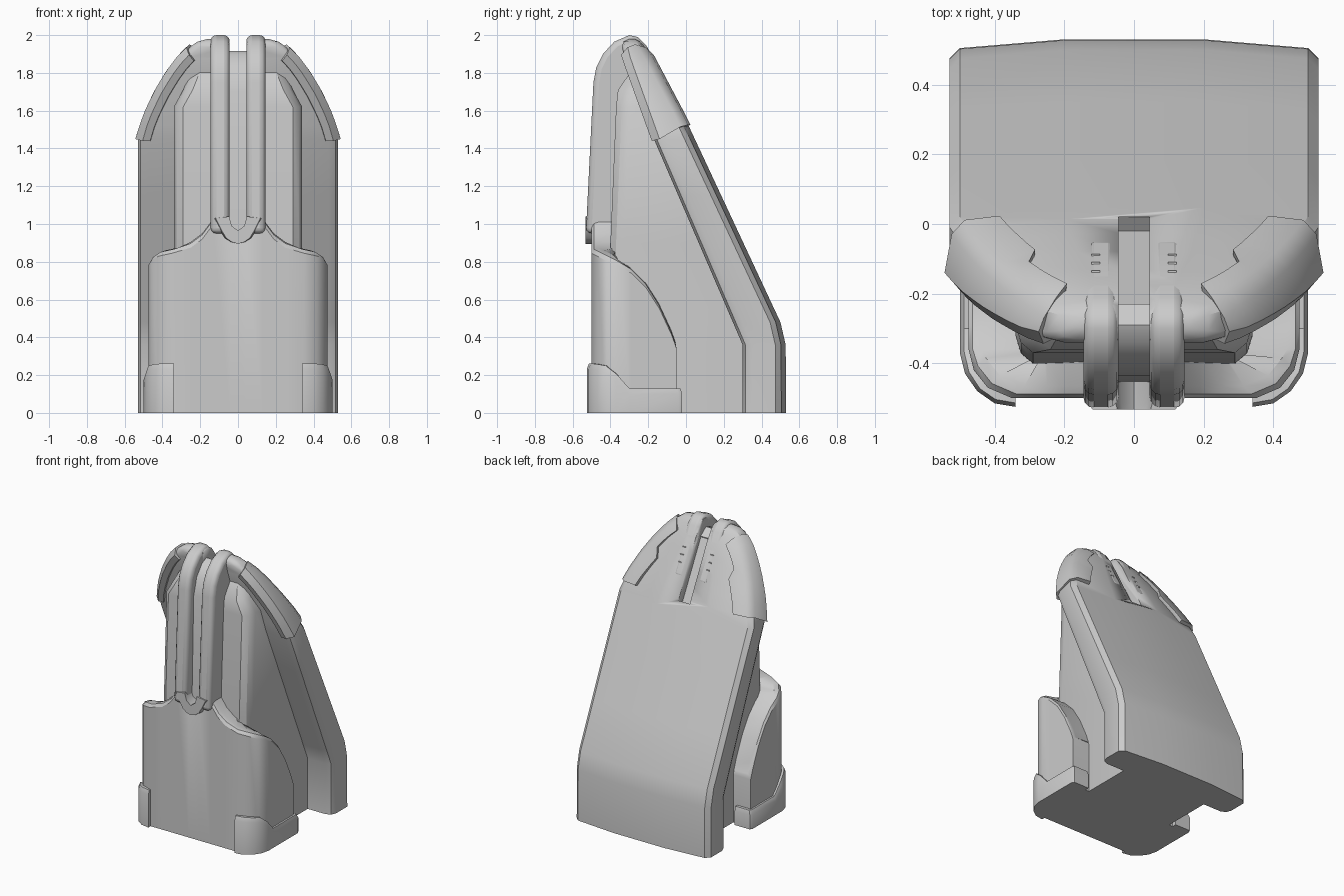
import bpy, bmesh, math
from mathutils import Vector

if "Cube" in bpy.data.objects:
    bpy.data.objects.remove(bpy.data.objects["Cube"])


def finish(name, bm, mirror=False, bevel=0.0, angle=35):
    bmesh.ops.recalc_face_normals(bm, faces=bm.faces)
    me = bpy.data.meshes.new(name)
    bm.to_mesh(me)
    bm.free()
    ob = bpy.data.objects.new(name, me)
    bpy.context.collection.objects.link(ob)
    if bevel:
        m = ob.modifiers.new("bevel", 'BEVEL')
        m.width, m.segments, m.limit_method = bevel, 3, 'ANGLE'
        m.angle_limit = math.radians(50)
    if mirror:
        m = ob.modifiers.new("mirror", 'MIRROR')
        m.use_mirror_merge = False
    bpy.ops.object.select_all(action='DESELECT')
    bpy.context.view_layer.objects.active = ob
    ob.select_set(True)
    bpy.ops.object.shade_smooth_by_angle(angle=math.radians(angle))
    return ob


def loft(name, rings, **kw):
    bm = bmesh.new()
    vs = [[bm.verts.new(p) for p in r] for r in rings]
    n = len(rings[0])
    for a, b in zip(vs, vs[1:]):
        for i in range(n):
            j = (i + 1) % n
            bm.faces.new((a[i], a[j], b[j], b[i]))
    bm.faces.new(vs[0])
    bm.faces.new(vs[-1])
    return finish(name, bm, **kw)


def prism_x(name, prof, x0, x1, **kw):
    return loft(name, [[(x, y, z) for y, z in prof] for x in (x0, x1)], **kw)


def both(half):
    """Mirror a half section about x = 0."""
    return list(half) + [(-p[0], *p[1:]) for p in reversed(half)]


def interp(table, z):
    if z <= table[0][0]:
        return table[0][1]
    for (a, u), (b, v) in zip(table, table[1:]):
        if z <= b:
            return u + (v - u) * (z - a) / (b - a)
    return table[-1][1]


# Curves that define the leaning shell: half width, rear y and front y by height
WIDTH = [(0, .53), (1.45, .53), (1.52, .508), (1.6, .478), (1.7, .43), (1.8, .37),
         (1.88, .31), (1.94, .25), (1.965, .215), (1.98, .16)]
REAR = [(0, .53), (.35, .53), (.48, .5), (1.55, 0), (1.9, -.185), (1.965, -.235), (1.98, -.265)]
FRONT = [(0, .3), (.36, .3), (1.45, -.17), (1.88, -.325), (1.94, -.34), (1.965, -.33), (1.98, -.305)]

# Leaning back shell
rings = []
for z in (0, .36, .48, .8, 1.15, 1.45, 1.52, 1.6, 1.7, 1.8, 1.88, 1.94, 1.965, 1.98):
    w, b, f = (interp(t, z) for t in (WIDTH, REAR, FRONT))
    k = min(1, (b - f) / .2)
    half = [(w * .38, b), (w - .03, b - .025 * k), (w, b - .055 * k), (w, f + .05 * k),
            (w - .015, f + .015 * k), (w - .05, f)]
    rings.append([(x, y, z) for x, y in both(half)])
shell = loft("back_shell", rings)

# Groove cut over the top of the shell
groove = prism_x("groove_cutter", [(.02, 1.5), (-.02, 1.47), (-.235, 1.87), (-.3, 1.9), (-.45, 1.8),
                                   (-.45, 2.1), (.1, 2.1)], -.045, .045)
groove.hide_render = True
groove.hide_viewport = True
cut = shell.modifiers.new("groove", 'BOOLEAN')
cut.object = groove
cut.solver = 'EXACT'

# Inner body between shell and front housing
rings = []
for z, w, f, b in ((0, .34, -.42, .36), (.36, .34, -.41, .36), (.9, .34, -.4, .12),
                   (1.62, .34, -.37, -.18), (1.71, .29, -.36, -.2), (1.81, .25, -.29, -.24)):
    half = [(w, b), (w, f + .08), (w - .015, f + .03), (w - .05, f)]
    rings.append([(x, min(y, b), z) for x, y in both(half)])
loft("inner_body", rings, angle=30)

# Front housing: plan outline with the height of its curved top edge
edge = [(.475, -.05, .37), (.475, -.075, .44), (.475, -.14, .58), (.475, -.21, .69), (.475, -.29, .77),
        (.475, -.36, .81), (.46, -.42, .835), (.42, -.47, .86), (.35, -.5, .875), (.25, -.5, .905),
        (.19, -.5, .95), (.13, -.5, 1.03), (.04, -.5, .96)]


def housing_ring(inset, drop, zero=False):
    out = []
    for x, y, z in edge:
        px = x - inset if y > -.37 else max(min(x, .3), x - inset)
        py = y + (inset if y < -.41 else 0)
        if z < .8:
            py -= inset * .3
        out.append((px, py, 0 if zero else z - drop))
    return both(out)


core = both([(min(x, .26), max(y, -.37), z) for x, y, z in edge])
loft("front_housing", [housing_ring(0, 0, True), housing_ring(0, .03), housing_ring(.012, .008),
                       housing_ring(.035, 0), core], angle=32)

# Twin ribs running up the front and over the top
rib = [(-.53, .95), (-.49, 1.75), (-.475, 1.83), (-.44, 1.9), (-.38, 1.965), (-.3, 2.0), (-.255, 1.99),
       (-.21, 1.945), (-.04, 1.63), (-.1, 1.6), (-.3, 1.65), (-.36, .95)]
prism_x("front_rib", rib, .045, .145, mirror=True, bevel=.03, angle=40)

# Recessed strip between the ribs
strip = [(-.455, .93), (-.435, 1.7), (-.4, 1.82), (-.34, 1.895), (-.29, 1.915), (-.23, 1.87),
         (-.3, 1.6), (-.36, .93)]
prism_x("centre_strip", strip, -.055, .055)

# U-shaped chin joining the ribs
chin = both([(0.001, .9), (.035, .905), (.065, .925), (.09, .965), (.125, 1.03), (.05, 1.04), (.035, .99), (0.001, .965)])
half = chin[1:7]
outline = [(0, .895)] + half + [(0, .965)] + [(-x, z) for x, z in reversed(half)]
loft("rib_chin", [[(x * s, y, z) for x, z in outline]
                  for y, s in ((-.44, 1.1), (-.515, 1.05), (-.533, .95))], angle=40)

# Guards clipped over the upper shell edges
rings = []
N = 8
for i in range(N + 1):
    t = i / N
    z0 = 1.44 + .475 * t ** .85
    dz = .085 - .05 * t
    nx, nz = math.cos(t * .9), math.sin(t * .9)

    def spot(z, depth, table, off, shift=0):
        zz = z - depth * nz
        return (interp(WIDTH, z) - depth * nx, interp(table, zz) + off + shift, zz)
    zb = z0 + dz
    inner = .05 + .05 * (t < .55)
    rings.append([spot(z0, .065, FRONT, -.012), spot(z0, .025, FRONT, -.015),
                  spot(z0 + .01, -.014, FRONT, 0, .03), spot(zb - .01, -.014, REAR, 0, -.045),
                  spot(zb, .02, REAR, .0), spot(zb, inner + .02, REAR, .012),
                  spot(zb - .02, inner + .03, REAR, -.04), spot(z0 + .02, .075, FRONT, .04)])
loft("edge_guard", rings, mirror=True, angle=40)

# Lower corner pads wrapping the housing
pad = [(.34, -.525, .262), (.40, -.515, .262), (.45, -.48, .258), (.485, -.43, .25), (.5, -.37, .205),
       (.5, -.3, .13), (.5, -.04, .13), (.49, -.02, .13), (.37, -.02, .13)]
inn = [(.34, -.48), (.39, -.47), (.42, -.45), (.44, -.41), (.45, -.36), (.45, -.3), (.45, -.07),
       (.44, -.06), (.37, -.06)]
rings = []
for (x, y, h), (u, v) in zip(pad, inn):
    p, q = Vector((x, y, 0)), Vector((u, v, 0))
    c = p.lerp(q, .25)
    rings.append([p, (x, y, h - .03), (c.x, c.y, h), (u, v, h), q])
loft("corner_pad", rings, mirror=True, angle=40)

# Small vent slits behind the ribs
bm = bmesh.new()
for k in range(3):
    z = 1.72 + .045 * k
    r = bmesh.ops.create_cube(bm, size=1)
    for v in r["verts"]:
        v.co = (v.co.x * .025 + .11, v.co.y * .008 + interp(REAR, z), v.co.z * .008 + z)
finish("vent_slit", bm, mirror=True)
